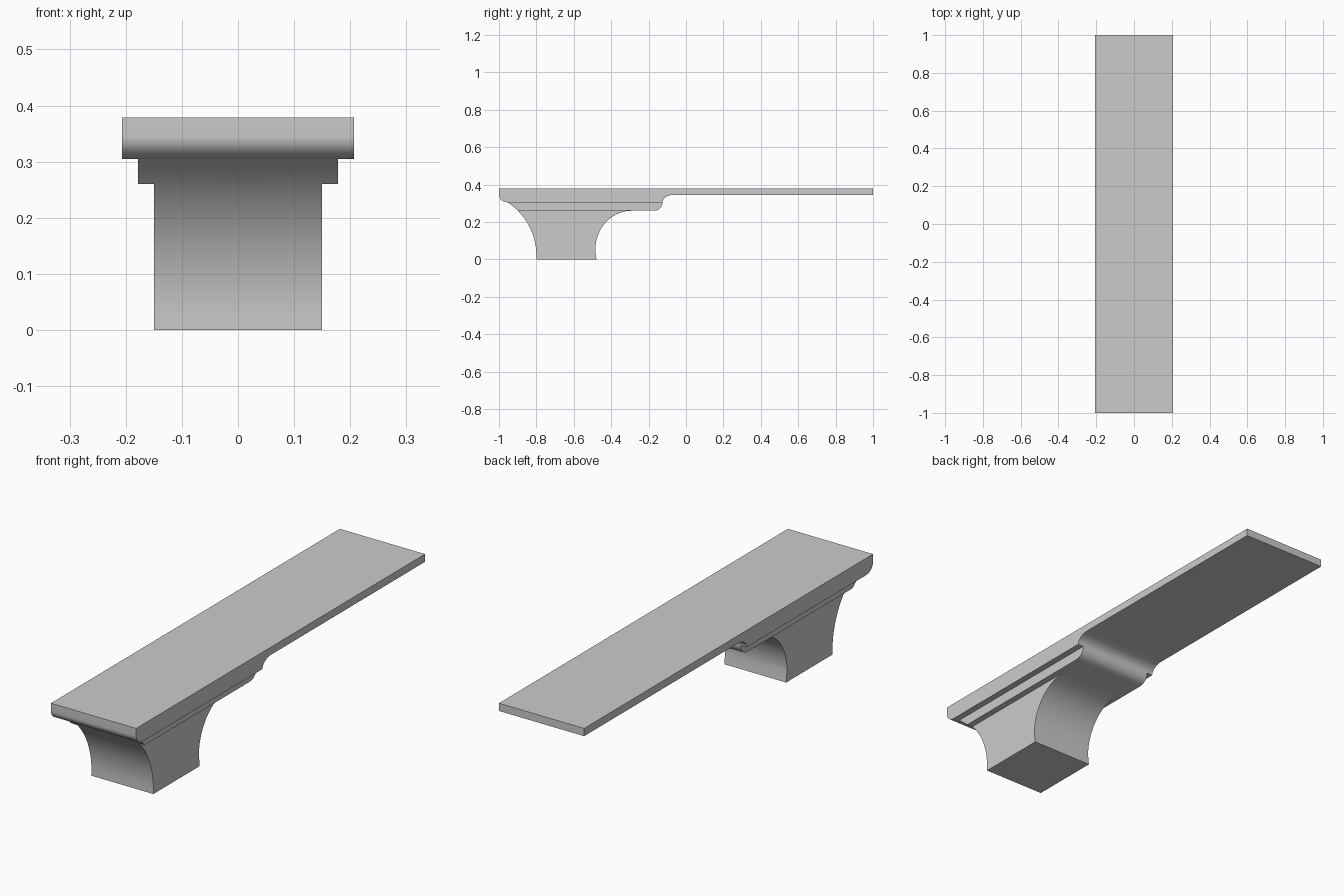
import bpy
import bmesh
from math import cos, sin, radians

if "Cube" in bpy.data.objects:
    bpy.data.objects.remove(bpy.data.objects["Cube"])


def arc(cy, cz, ry, rz, a0, a1, n=12):
    """Points of an elliptical arc in the side (y, z) plane."""
    angles = [radians(a0 + (a1 - a0) * i / n) for i in range(n + 1)]
    return [(cy + ry * cos(a), cz + rz * sin(a)) for a in angles]


def prism(name, outline, half_width):
    """Extrude a side outline across x."""
    bm = bmesh.new()
    face = bm.faces.new([bm.verts.new((-half_width, y, z)) for y, z in outline])
    ext = bmesh.ops.extrude_face_region(bm, geom=[face])["geom"]
    moved = [v for v in ext if isinstance(v, bmesh.types.BMVert)]
    bmesh.ops.translate(bm, verts=moved, vec=(2 * half_width, 0, 0))
    bmesh.ops.recalc_face_normals(bm, faces=bm.faces)
    mesh = bpy.data.meshes.new(name)
    bm.to_mesh(mesh)
    bm.free()
    obj = bpy.data.objects.new(name, mesh)
    bpy.context.collection.objects.link(obj)
    return obj


LOW, MID, LIP, TOP = 0.26, 0.305, 0.345, 0.379

# Foot with concave front and back
foot_front = arc(-1.14, 0.02, 0.34, 0.34, 0, 44.9, 16)
foot_back = arc(-0.29, 0.05, 0.195, LOW - 0.05, 90, 180, 18)
foot = prism("foot", [(-0.8, 0)] + foot_front + foot_back + [(-0.479, 0)], 0.15)

# Middle step, rounded at the back
step_front = arc(-1.14, 0.02, 0.34, 0.34, 44.9, 57, 5)
step_back = arc(-0.17, MID, 0.045, MID - LOW, 0, -90, 10)
step = prism("middle_step", step_front + step_back, 0.178)

# Long top slab with a thick front end and a concave transition
front_lip = arc(-0.955, LIP, 0.045, LIP - MID, -90, -180, 10)
hollow = arc(-0.065, MID, 0.06, LIP - MID, 90, 180, 10)
slab = prism("bench_slab", front_lip + [(-1, TOP), (1, TOP), (1, LIP)] + hollow, 0.2065)

# Fuse the tiers into one solid
bpy.context.view_layer.objects.active = slab
slab.select_set(True)
for part in (step, foot):
    mod = slab.modifiers.new("fuse", "BOOLEAN")
    mod.operation = "UNION"
    mod.solver = "EXACT"
    mod.object = part
    bpy.ops.object.modifier_apply(modifier=mod.name)
    bpy.data.objects.remove(part)
bpy.ops.object.shade_smooth_by_angle(angle=radians(30))
